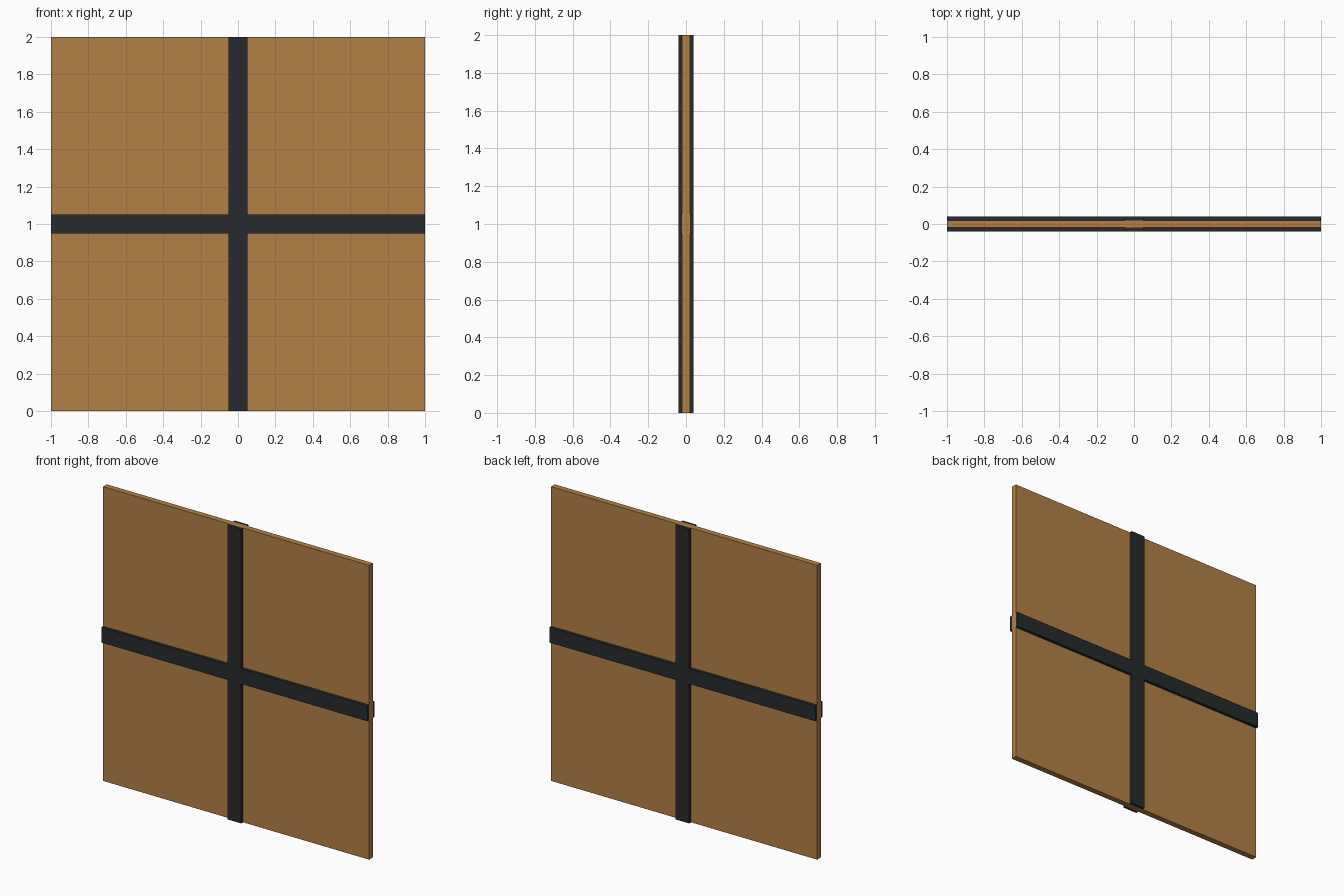
import bpy, bmesh

if "Cube" in bpy.data.objects:
    bpy.data.objects.remove(bpy.data.objects["Cube"])

S = 1.0      # half size of the board
B = 0.052    # half width of the battens
T = 0.02     # half thickness of the board
D = 0.04     # outer face of the battens


def material(name, color):
    m = bpy.data.materials.new(name)
    m.diffuse_color = color
    m.use_nodes = True
    m.node_tree.nodes["Principled BSDF"].inputs["Base Color"].default_value = m.diffuse_color
    return m


def extrude_profile(name, points, y0, y1, mat):
    """Extrude an x/z outline from y0 to y1."""
    bm = bmesh.new()
    face = bm.faces.new([bm.verts.new((x, y0, z)) for x, z in points])
    ext = bmesh.ops.extrude_face_region(bm, geom=[face])
    moved = [v for v in ext["geom"] if isinstance(v, bmesh.types.BMVert)]
    bmesh.ops.translate(bm, verts=moved, vec=(0, y1 - y0, 0))
    bmesh.ops.recalc_face_normals(bm, faces=bm.faces)
    mesh = bpy.data.meshes.new(name)
    bm.to_mesh(mesh)
    bm.free()
    mesh.materials.append(mat)
    obj = bpy.data.objects.new(name, mesh)
    bpy.context.collection.objects.link(obj)
    return obj


wood = material("wood", (0.45, 0.22, 0.06, 1))
dark = material("dark_metal", (0.02, 0.023, 0.026, 1))

# Square wooden board
square = [(-S, 0), (S, 0), (S, 2 * S), (-S, 2 * S)]
extrude_profile("board", square, -T, T, wood)

# Cross-shaped batten on each face: one arm outline turned four times
cross = []
x, z = [(S, -B), (S, B), (B, B)], None
for turn in range(4):
    for px, pz in x:
        cross.append((px, pz + S))
    x = [(-pz, px) for px, pz in x]
for name, side in (("front_cross", -1), ("back_cross", 1)):
    extrude_profile(name, cross, side * T, side * D, dark)
